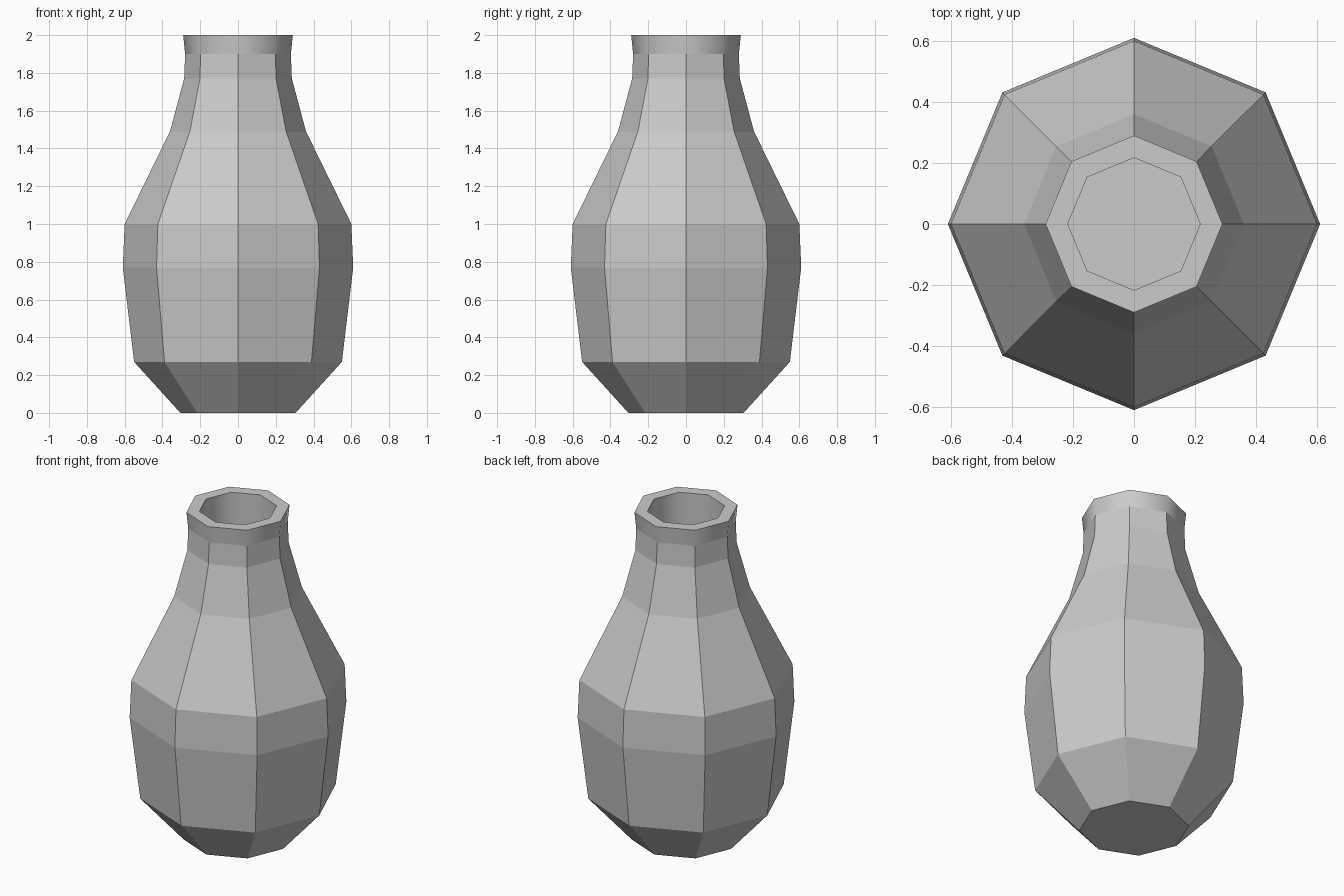
import bpy, bmesh
from math import cos, sin, pi

if "Cube" in bpy.data.objects:
    bpy.data.objects.remove(bpy.data.objects["Cube"])

SIDES = 8
# (radius, height): base, belly, neck, lip, then down the bore
PROFILE = [(0.305, 0.0), (0.55, 0.27), (0.61, 0.77), (0.60, 1.0), (0.36, 1.49),
           (0.285, 1.77), (0.28, 1.90), (0.29, 2.0),
           (0.217, 2.0), (0.217, 1.0)]
SMOOTH_BANDS = {6, 8}  # flared lip and inner wall

bm = bmesh.new()
rings = [[bm.verts.new((r * cos(2 * pi * i / SIDES), r * sin(2 * pi * i / SIDES), z))
          for i in range(SIDES)] for r, z in PROFILE]

# Side bands
for k, (a, b) in enumerate(zip(rings, rings[1:])):
    for i in range(SIDES):
        j = (i + 1) % SIDES
        f = bm.faces.new((a[i], a[j], b[j], b[i]))
        f.smooth = k in SMOOTH_BANDS

# Underside and floor of the opening
bm.faces.new(rings[0][::-1])
bm.faces.new(rings[-1])

mesh = bpy.data.meshes.new("vase")
bm.to_mesh(mesh)
bm.free()
vase = bpy.data.objects.new("vase", mesh)
bpy.context.collection.objects.link(vase)
